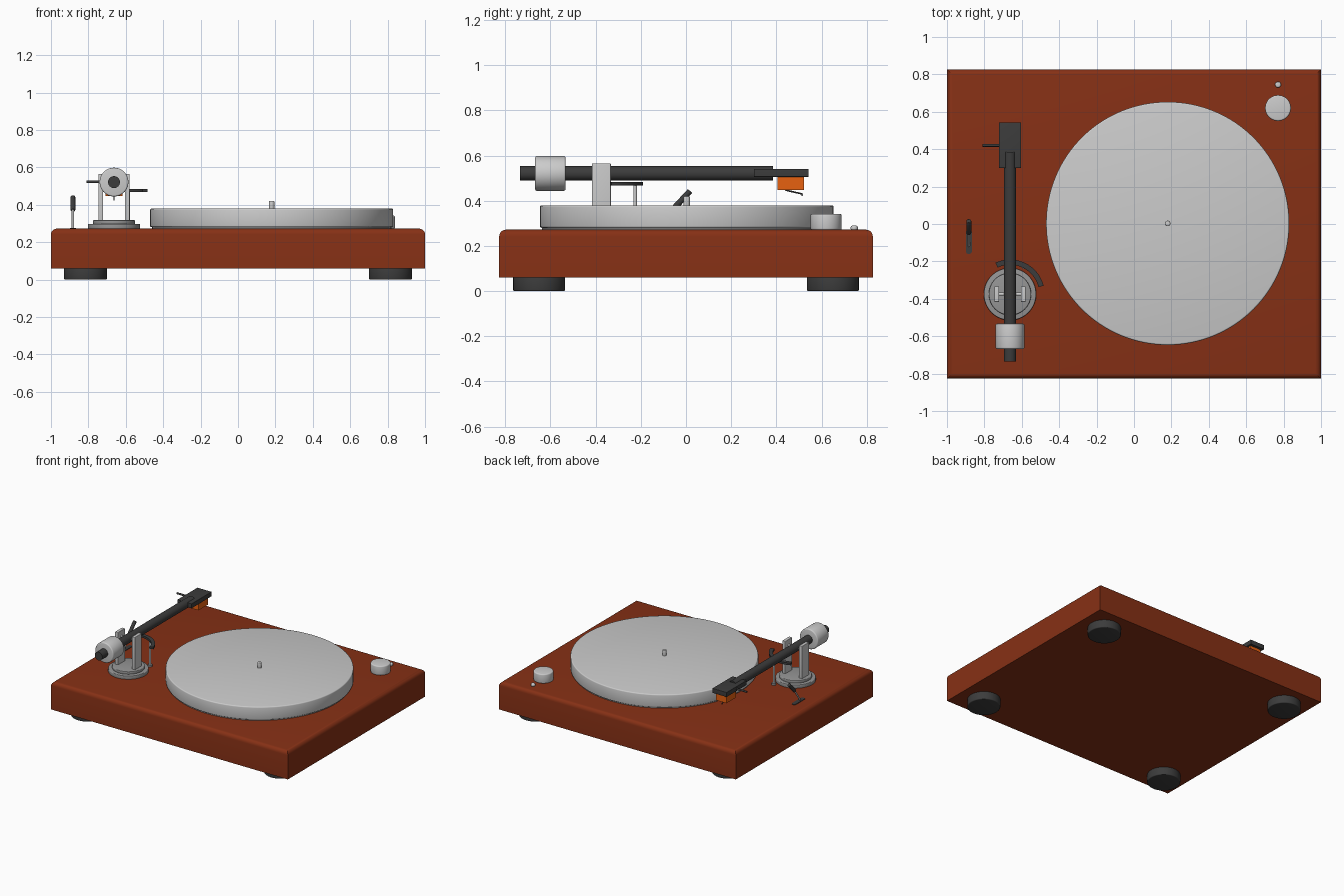
import bpy, bmesh, math
from mathutils import Vector

if "Cube" in bpy.data.objects:
    bpy.data.objects.remove(bpy.data.objects["Cube"])


def material(name, rgb):
    m = bpy.data.materials.new(name)
    m.diffuse_color = (*rgb, 1)
    m.use_nodes = True
    m.node_tree.nodes["Principled BSDF"].inputs["Base Color"].default_value = m.diffuse_color
    return m


WOOD = material("red_wood", (0.24, 0.03, 0.0075))
BLACK = material("black", (0.045, 0.045, 0.045))
ORANGE = material("orange", (0.8, 0.12, 0.005))
DARK_GREY = material("dark_grey", (0.3, 0.3, 0.3))


def finish(name, bm, mat=None, loc=(0, 0, 0)):
    bmesh.ops.recalc_face_normals(bm, faces=bm.faces)
    me = bpy.data.meshes.new(name)
    bm.to_mesh(me)
    bm.free()
    ob = bpy.data.objects.new(name, me)
    bpy.context.collection.objects.link(ob)
    ob.location = loc
    if mat:
        me.materials.append(mat)
    bpy.ops.object.select_all(action='DESELECT')
    ob.select_set(True)
    bpy.context.view_layer.objects.active = ob
    bpy.ops.object.shade_smooth_by_angle(angle=math.radians(35))
    return ob


def box(name, lo, hi, mat=None, bevel=0.0, top_only=False):
    lo, hi = Vector(lo), Vector(hi)
    size = hi - lo
    bm = bmesh.new()
    bmesh.ops.create_cube(bm, size=1)
    for v in bm.verts:
        v.co = Vector(a * b for a, b in zip(v.co, size))
    if bevel:
        edges = [e for e in bm.edges
                 if not top_only or all(v.co.z > 0 for v in e.verts)]
        bmesh.ops.bevel(bm, geom=edges, offset=bevel, segments=5,
                        profile=0.5, affect='EDGES')
    return finish(name, bm, mat, (lo + hi) / 2)


def rod(name, a, b, r, mat=None, bevel=0.0, sides=32):
    """Cylinder between two points with rounded rims."""
    a, b = Vector(a), Vector(b)
    d = b - a
    bm = bmesh.new()
    bmesh.ops.create_cone(bm, cap_ends=True, segments=sides,
                          radius1=r, radius2=r, depth=d.length)
    if bevel:
        rims = [e for e in bm.edges
                if abs(e.verts[0].co.z - e.verts[1].co.z) < 1e-5]
        bmesh.ops.bevel(bm, geom=rims, offset=bevel, segments=3,
                        profile=0.5, affect='EDGES')
    bmesh.ops.rotate(bm, verts=bm.verts,
                     matrix=d.to_track_quat('Z', 'Y').to_matrix())
    return finish(name, bm, mat, (a + b) / 2)


def disc(name, x, y, z0, z1, r, mat=None, bevel=0.0, sides=64):
    return rod(name, (x, y, z0), (x, y, z1), r, mat, bevel, sides)


def plate(name, outline, z0, z1, mat=None):
    """Flat outline pulled up from z0 to z1."""
    bm = bmesh.new()
    face = bm.faces.new([bm.verts.new((x, y, z0)) for x, y in outline])
    ext = bmesh.ops.extrude_face_region(bm, geom=[face])
    for v in ext['geom']:
        if isinstance(v, bmesh.types.BMVert):
            v.co.z = z1
    return finish(name, bm, mat)


def arc(cx, cy, r, a0, a1, n=16):
    return [(cx + r * math.cos(math.radians(a0 + (a1 - a0) * i / n)),
             cy + r * math.sin(math.radians(a0 + (a1 - a0) * i / n)))
            for i in range(n + 1)]


# Plinth and feet
box("plinth", (-1, -0.827, 0.06), (1, 0.827, 0.272), WOOD, 0.03, True)
for sx, nx in ((-1, "left"), (1, "right")):
    for sy, ny in ((-1, "front"), (1, "back")):
        disc(f"foot_{ny}_{nx}", sx * 0.815, sy * 0.65, 0, 0.065, 0.115, BLACK, 0.006)

# Platter with sub platter and spindle
disc("sub_platter", 0.18, 0.003, 0.268, 0.285, 0.64, DARK_GREY, 0, 128)
disc("platter", 0.18, 0.003, 0.28, 0.38, 0.65, None, 0.008, 128)
disc("spindle", 0.18, 0.003, 0.37, 0.42, 0.015, None, 0.005, 24)

# Power knob and indicator
disc("knob", 0.77, 0.62, 0.27, 0.342, 0.069, None, 0.008)
disc("indicator", 0.77, 0.745, 0.268, 0.29, 0.016, None, 0.008, 24)

# Tonearm base and forked bearing posts
PX, PY, AZ = -0.663, -0.375, 0.521
disc("arm_base", PX, PY, 0.268, 0.298, 0.14, DARK_GREY, 0.005)
disc("arm_base_step", PX, PY, 0.295, 0.318, 0.113, DARK_GREY, 0.005)
for s, n in ((-1, "left"), (1, "right")):
    x = PX + s * 0.071
    box(f"bearing_post_{n}", (x - 0.013, PY - 0.042, 0.31),
        (x + 0.013, PY + 0.042, 0.565), None, 0.004)
rod("bearing_pin", (PX - 0.08, PY, AZ), (PX + 0.08, PY, AZ), 0.008)

# Arm tube, counterweight, headshell
rod("arm_tube", (PX, -0.735, AZ), (PX, 0.385, AZ), 0.032, BLACK)
rod("counterweight", (PX, -0.668, AZ), (PX, -0.533, AZ), 0.077, None, 0.008, 64)
box("headshell", (PX - 0.06, 0.3, 0.506), (PX + 0.06, 0.543, 0.541), BLACK, 0.002)
rod("finger_lift", (-0.81, 0.42, 0.522), (-0.71, 0.42, 0.522), 0.007, BLACK, 0, 16)

# Cartridge and stylus
box("cartridge", (PX - 0.045, 0.406, 0.447), (PX + 0.045, 0.523, 0.508), ORANGE)
rod("stylus_arm", (PX, 0.44, 0.447), (PX, 0.515, 0.43), 0.0035, BLACK, 0, 12)
rod("stylus_tip", (PX, 0.513, 0.433), (PX, 0.515, 0.422), 0.003, BLACK, 0, 12)

# Curved arm lift and its support
plate("lift_bar", arc(PX, PY, 0.157, 14, 115) + arc(PX, PY, 0.185, 115, 14),
      0.467, 0.483, BLACK)
disc("lift_rod", -0.585, -0.225, 0.27, 0.47, 0.008, None, 0, 20)
disc("lift_rod_collar", -0.585, -0.225, 0.268, 0.285, 0.016, DARK_GREY, 0, 24)

# Cueing lever in its slot plate
LX = -0.883
plate("lever_slot", arc(LX, -0.045, 0.016, 0, 180) + arc(LX, -0.145, 0.016, 180, 360),
      0.268, 0.276, BLACK)
rod("lever_stem", (LX, -0.12, 0.268), (LX, -0.04, 0.385), 0.006, None, 0, 16)
rod("lever_handle", (LX, -0.05, 0.37), (LX, 0.018, 0.443), 0.013, BLACK, 0.004, 24)
